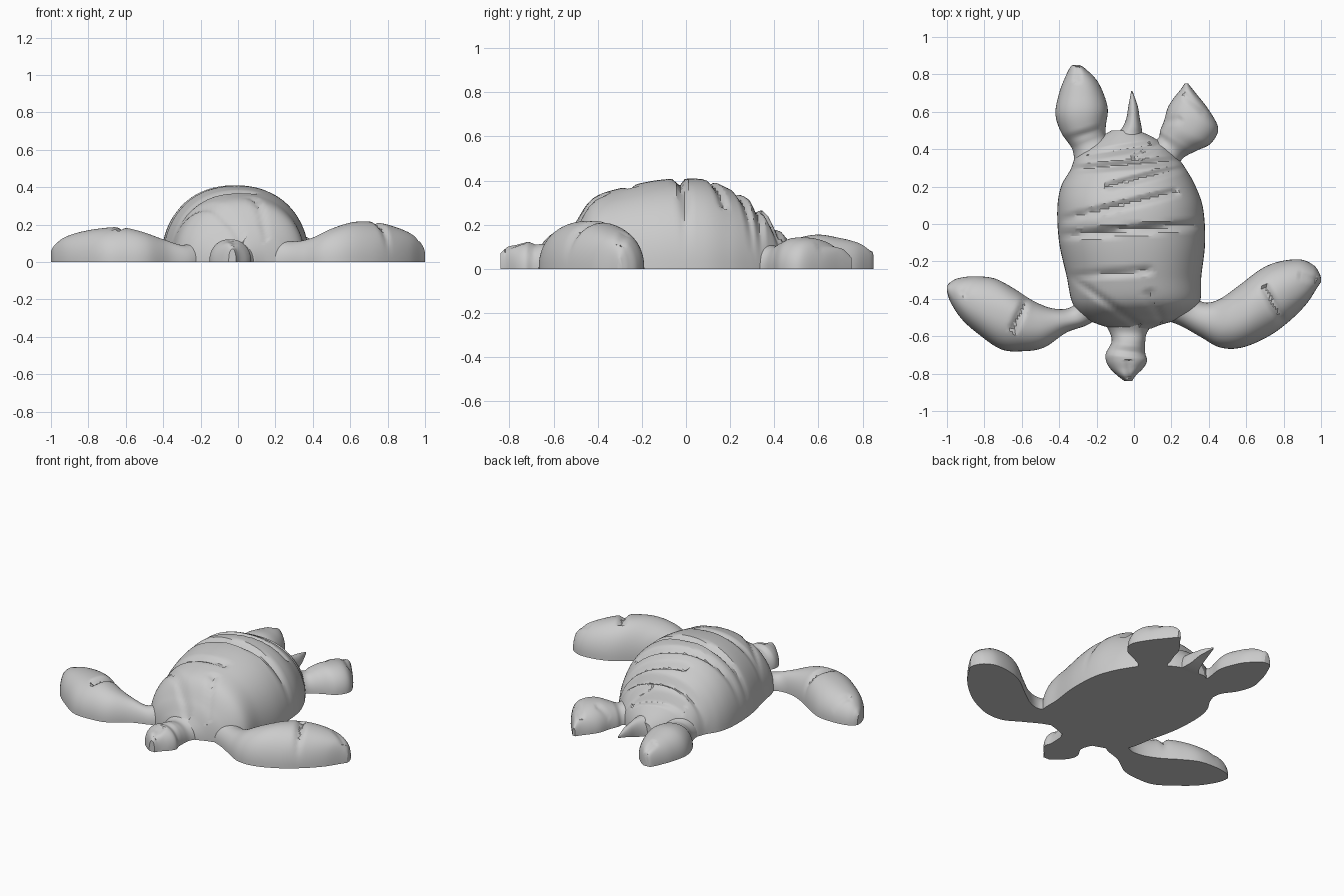
import bpy
import bmesh
import math
from mathutils import Vector
from mathutils.geometry import intersect_point_line

default_cube = bpy.data.objects.get("Cube")
if default_cube:
    bpy.data.objects.remove(default_cube, do_unlink=True)

clay = bpy.data.materials.new("clay_grey")
clay.use_nodes = True
CLAY_COLOUR = (0.6, 0.6, 0.6, 1)
clay.diffuse_color = CLAY_COLOUR
clay.node_tree.nodes["Principled BSDF"].inputs["Base Color"].default_value = CLAY_COLOUR


def smooth_rows(stations, steps):
    """Catmull-Rom interpolation between the given stations."""
    padded = [stations[0], *stations, stations[-1]]
    rows = []
    for before, start, end, after in zip(padded, padded[1:], padded[2:], padded[3:]):
        for step in range(steps):
            t = step / steps
            rows.append([
                b + t * ((c - a) + t * ((2 * a - 5 * b + 4 * c - d)
                                        + t * (3 * b - a - 3 * c + d))) / 2
                for a, b, c, d in zip(before, start, end, after)
            ])
    return rows + [list(stations[-1])]


def crease_depth(point, creases):
    """Depth of the V-shaped folds at a point seen from above."""
    deepest = 0
    for ax, ay, bx, by, depth in creases:
        start, end = Vector((ax, ay)) / 100, Vector((bx, by)) / 100
        nearest, along = intersect_point_line(point, start, end)
        if -0.02 < along < 1.02:
            distance = (point - nearest.to_2d()).length
            deepest = max(deepest, depth / 100 * (1 - distance / 0.03))
    return deepest


def dome_loft(name, stations, creases=(), steps=8, arc=32, power=2.2):
    """Loft flat-bottomed domes between pairs of edge points.
    A station is (edge x, edge y, other x, other y, height, lift) in hundredths."""
    bm = bmesh.new()
    rings = []
    for row in smooth_rows(stations, steps):
        ax, ay, bx, by, height, lift = (value / 100 for value in row)
        first, last = Vector((ax, ay)), Vector((bx, by))
        ring = []
        for i in range(arc + 1):
            angle = math.pi * i / arc
            c, s = math.cos(angle), math.sin(angle)
            side = math.copysign(abs(c) ** (2 / power), c)
            rise = max(s, 0) ** (2 / power) if 0 < i < arc else 0
            flat = first.lerp(last, (1 - side) / 2)
            z = height * rise - crease_depth(flat, creases) * rise
            ring.append(bm.verts.new((flat.x, flat.y, lift + max(z, 0))))
        rings.append(ring)
    count = arc + 1
    for ring, following in zip(rings, rings[1:]):
        for i in range(count):
            j = (i + 1) % count
            bm.faces.new((ring[i], ring[j], following[j], following[i]))
    bm.faces.new(rings[0])
    bm.faces.new(rings[-1])
    bmesh.ops.recalc_face_normals(bm, faces=bm.faces)
    mesh = bpy.data.meshes.new(name)
    bm.to_mesh(mesh)
    bm.free()
    mesh.materials.append(clay)
    part = bpy.data.objects.new(name, mesh)
    bpy.context.collection.objects.link(part)
    bpy.ops.object.select_all(action="DESELECT")
    part.select_set(True)
    bpy.context.view_layer.objects.active = part
    bpy.ops.object.shade_smooth_by_angle(angle=math.radians(30))
    return part


def across(y, left, right, height, lift=0):
    """A station running straight across the model."""
    return (left, y, right, y, height, lift)


# Domed shell with folds across the back
dome_loft("shell", [
    across(-56, -11, 9, 9), across(-54, -18, 14, 13), across(-50, -27, 26, 21),
    across(-42, -33, 35, 32), across(-28, -36, 36, 37), across(-10, -40, 38, 40.5),
    across(8, -41, 37, 40.5), across(20, -39, 33, 36), across(29, -34, 28, 31),
    across(36, -31, 23, 25), across(42, -24, 17, 18), across(47, -17, 9, 12),
    across(50, -12, 2, 8),
], creases=[
    (37, 0, -38, -6, 4), (22, 17, -40, 2, 3), (26, 30, -14, 20, 3),
    (25, 34, -33, 29, 4), (16, 44, 0, 35, 3), (8, 42, -24, 37, 3),
    (-35, -28, 8, -25, 2), (-34, -28, 2, -54, 2), (8, -36, 15, -52, 2),
], steps=10, arc=48)

# Head and neck
dome_loft("head", [
    across(-48, -21, 17, 15), across(-53, -16, 11, 12), across(-58, -13, 7, 10),
    across(-63, -12, 6, 11), across(-69, -15, 6, 12), across(-73, -15, 7, 12),
    across(-77, -13, 5, 11), across(-81, -9, 1, 10), across(-84, -5, -1, 7),
], creases=[(-14, -67, 5, -69, 1), (-3, -73, -2, -82, 1)])

# Front flippers
dome_loft("left_front_flipper", [
    (30, -38, 12, -50, 12, 0), (38, -42, 24, -54, 11, 0), (46, -40, 35, -60, 13, 0),
    (56, -33, 46, -66, 18, 0), (68, -24, 58, -66, 21.5, 0), (78, -20, 72, -60, 21, 0),
    (89, -19, 83, -52, 18, 0), (96, -22, 92, -43, 14, 0), (99, -26, 98, -34, 9, 0),
    (100, -29, 100, -31, 5, 0),
], creases=[(70, -34, 81, -55, 3), (88, -27, 97, -30, 1)])

dome_loft("right_front_flipper", [
    (-28, -40, -16, -48, 11, 0), (-35, -45, -25, -54, 9, 0), (-44, -45, -36, -58, 12, 0),
    (-54, -41, -48, -66, 16, 0), (-65, -34, -59, -68, 18.5, 0), (-75, -29, -71, -67, 18, 0),
    (-86, -28, -83, -59, 16, 0), (-94, -29, -92, -51, 13, 0), (-98, -31, -98, -42, 9, 0),
    (-100, -33, -100, -36, 6, 0),
], creases=[(-57, -39, -65, -57, 3), (-86, -29, -91, -38, 1)])

# Hind flippers
dome_loft("left_hind_flipper", [
    (23, 29, 7, 41, 13, 0), (26, 35, 13, 46, 10, 0), (33, 39, 14, 50, 12, 0),
    (41, 43, 16, 55, 14, 0), (45, 51, 18, 62, 14, 0), (40, 61, 21, 67, 12, 0),
    (33, 70, 25, 72, 9, 0), (29, 75, 27, 75, 5, 0),
], creases=[(27, 69, 38, 60, 1), (17, 55, 25, 56, 1)])

dome_loft("right_hind_flipper", [
    (-32, 32, -12, 41, 13, 0), (-33, 40, -15, 48, 11, 0), (-39, 49, -15, 53, 14, 0),
    (-42, 59, -14, 61, 15.5, 0), (-40, 70, -16, 69, 14, 0), (-37, 78, -20, 77, 12, 0),
    (-34, 84, -26, 83, 9, 0), (-32, 85, -29, 85, 6, 0),
], creases=[(-36, 45, -18, 51, 1), (-30, 84, -31, 76, 1)])

# Pointed tail, tip lifted off the ground
dome_loft("tail", [
    across(43, -14, 9, 13), across(47, -10, 5, 11), across(52, -6, 4, 10),
    across(57, -4, 3, 8, 1), across(63, -3, 2, 5, 3), across(71, -1.5, -0.8, 1, 5),
])
